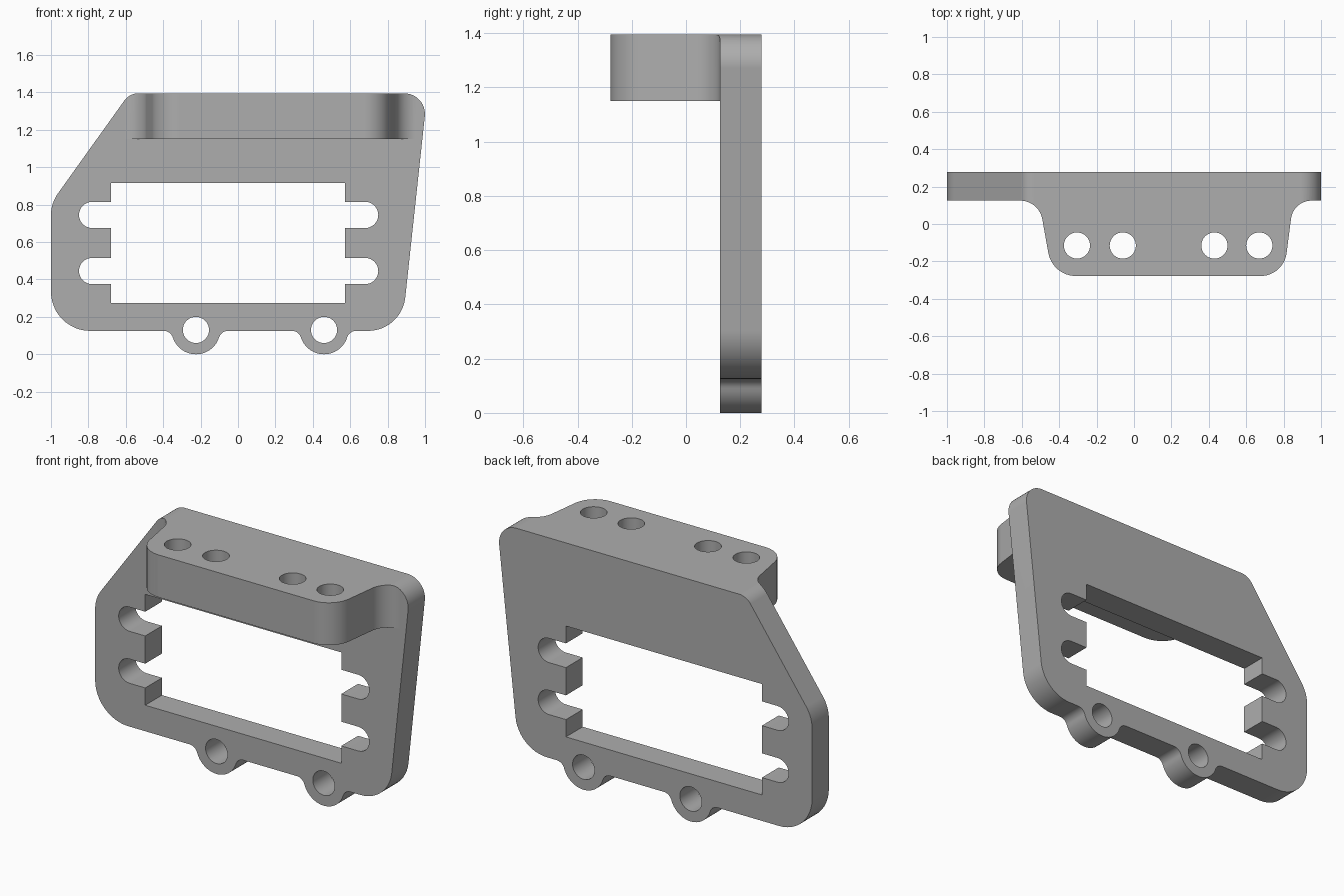
import bpy, bmesh
from math import atan2, cos, sin, pi, radians, sqrt, tan
from mathutils import Vector

cube = bpy.data.objects.get("Cube")
if cube:
    bpy.data.objects.remove(cube, do_unlink=True)

FRONT, BACK = 0.125, 0.278     # plate faces
TOP, SHELF = 1.395, 1.15       # flange top and underside
BASE = 0.125                   # lower edge of the plate

grey = bpy.data.materials.new("plain grey")
grey.use_nodes = True
grey.diffuse_color = (0.42, 0.42, 0.42, 1)
grey.node_tree.nodes["Principled BSDF"].inputs["Base Color"].default_value = (0.42, 0.42, 0.42, 1)


def arc(cx, cy, r, start, end, steps=16):
    return [(cx + r * cos(start + (end - start) * i / steps),
             cy + r * sin(start + (end - start) * i / steps)) for i in range(steps + 1)]


def rounded(corners, steps=12):
    """Closed outline from (x, y, radius) corners."""
    out = []
    for i, (x, y, r) in enumerate(corners):
        p = Vector((x, y))
        if r == 0:
            out.append((x, y))
            continue
        a = (Vector(corners[i - 1][:2]) - p).normalized()
        b = (Vector(corners[(i + 1) % len(corners)][:2]) - p).normalized()
        half = a.angle(b) / 2
        c = p + (a + b).normalized() * (r / sin(half))
        s, e = (p + d * (r / tan(half)) - c for d in (a, b))
        start = atan2(s.y, s.x)
        sweep = (atan2(e.y, e.x) - start + pi) % (2 * pi) - pi
        out += arc(c.x, c.y, r, start, start + sweep, steps)
    return out


def prism(name, outline, low, high, axis):
    """Extrude an outline along y (outline in x, z) or z (outline in x, y)."""
    place = (lambda u, v, w: (u, w, v)) if axis == "Y" else (lambda u, v, w: (u, v, w))
    bm = bmesh.new()
    face = bm.faces.new([bm.verts.new(place(u, v, low)) for u, v in outline])
    side = bmesh.ops.extrude_face_region(bm, geom=[face])["geom"]
    bmesh.ops.translate(bm, verts=[g for g in side if isinstance(g, bmesh.types.BMVert)],
                        vec=place(0, 0, high - low))
    bmesh.ops.recalc_face_normals(bm, faces=bm.faces)
    mesh = bpy.data.meshes.new(name)
    bm.to_mesh(mesh)
    bm.free()
    obj = bpy.data.objects.new(name, mesh)
    bpy.context.collection.objects.link(obj)
    mesh.materials.append(grey)
    return obj


def carve(body, cutter):
    mod = body.modifiers.new("cut", "BOOLEAN")
    mod.operation, mod.solver, mod.object = "DIFFERENCE", "EXACT", cutter
    bpy.context.view_layer.objects.active = body
    bpy.ops.object.modifier_apply(modifier=mod.name)
    bpy.data.objects.remove(cutter, do_unlink=True)


def rect(x0, x1, y0, y1):
    return [(x0, y0), (x1, y0), (x1, y1), (x0, y1)]


# Lower lugs with blended shoulders
LUGS, LUG_R, LUG_Z, BLEND = (-0.225, 0.46), 0.13, 0.13, 0.05


def lug(x):
    drop = LUG_Z - (BASE - BLEND)
    dx = sqrt((LUG_R + BLEND) ** 2 - drop ** 2)
    t = atan2(drop, dx)
    pts = arc(x - dx, BASE - BLEND, BLEND, pi / 2, t, 8)
    pts += arc(x, LUG_Z, LUG_R, pi + t, 2 * pi - t, 28)[1:]
    pts += arc(x + dx, BASE - BLEND, BLEND, pi - t, pi / 2, 8)[1:]
    return [(u, v, 0) for u, v in pts]


# Silhouette block, deep enough for plate and flange
outline = [(-1, BASE, 0.21)] + lug(LUGS[0]) + lug(LUGS[1]) + [
    (0.875, BASE, 0.2), (1.012, TOP, 0.11), (-0.58, TOP, 0.09), (-1, 0.808, 0.2)]
bracket = prism("servo_bracket".replace("servo_", "mounting_"), rounded(outline), -0.35, BACK, "Y")

# Remove everything in front of the plate below the flange
carve(bracket, prism("lower_cutter", rect(-1.3, 1.3, -0.2, SHELF), -0.6, FRONT, "Y"))

# Trim the flange to its tapered, filleted plan
plan = [(-1.3, FRONT, 0), (-0.508, FRONT, 0.12), (-0.436, -0.278, 0.15),
        (0.80, -0.278, 0.14), (0.852, FRONT, 0.11), (1.3, FRONT, 0),
        (1.3, -0.6, 0), (-1.3, -0.6, 0)]
carve(bracket, prism("flange_cutter", rounded(plan), 1.0, 1.6, "Z"))

# Central window and the two pairs of side slots
carve(bracket, prism("window_cutter", rect(-0.68, 0.572, 0.275, 0.915), 0, 0.5, "Y"))
for z in (0.445, 0.745):
    slot = arc(0.68, z, 0.07, -pi / 2, pi / 2) + arc(-0.78, z, 0.07, pi / 2, 3 * pi / 2)
    carve(bracket, prism("slot_cutter", slot, 0, 0.5, "Y"))

# Screw holes in lugs and flange
for x in LUGS:
    carve(bracket, prism("lug_hole", arc(x, LUG_Z, 0.07, 0, 2 * pi, 36)[:-1], 0, 0.5, "Y"))
for x in (-0.305, -0.06, 0.43, 0.67):
    carve(bracket, prism("flange_hole", arc(x, -0.115, 0.07, 0, 2 * pi, 36)[:-1], 1, 1.6, "Z"))

# Smooth the rounded walls, keep edges crisp
bpy.ops.object.select_all(action="DESELECT")
bracket.select_set(True)
bpy.context.view_layer.objects.active = bracket
bpy.ops.object.shade_smooth_by_angle(angle=radians(30))
bracket.modifiers.new("flat_faces", "WEIGHTED_NORMAL").keep_sharp = True
